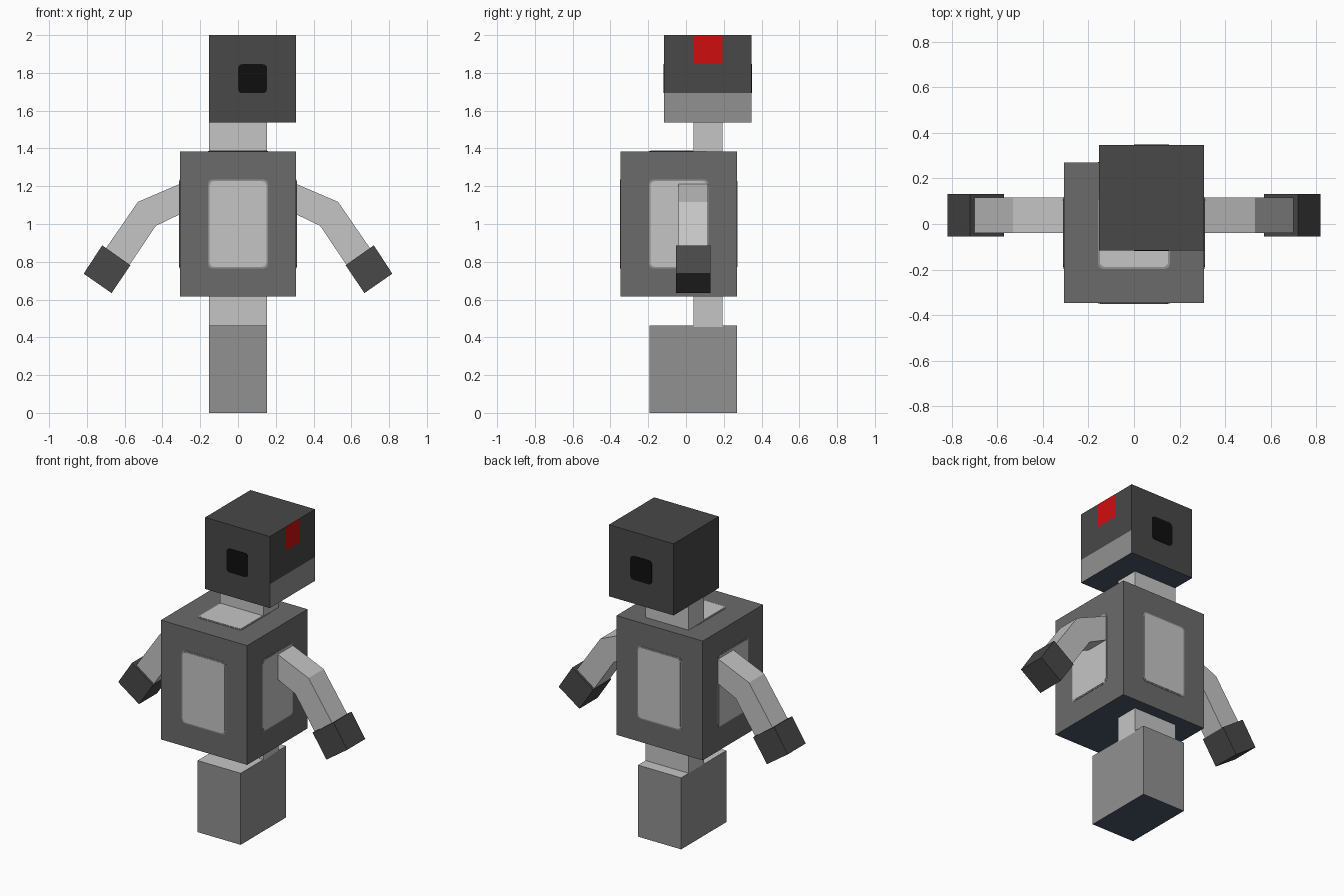
import bpy, bmesh
from mathutils import Vector

U = 2 / 13  # one block

cube = bpy.data.objects.get("Cube")
if cube:
    bpy.data.objects.remove(cube, do_unlink=True)


def material(name, *srgb):
    lin = [(c / 255 / 12.92) if c < 10.3 else ((c / 255 + 0.055) / 1.055) ** 2.4 for c in srgb]
    m = bpy.data.materials.new(name)
    m.use_nodes = True
    m.diffuse_color = (*lin, 1)
    bsdf = next(n for n in m.node_tree.nodes if n.type == 'BSDF_PRINCIPLED')
    bsdf.inputs["Base Color"].default_value = (*lin, 1)
    return m


CHARCOAL = material("charcoal", 72, 72, 72)
DARK = material("dark grey", 107, 107, 107)
MID = material("mid grey", 145, 145, 145)
LIGHT = material("light grey", 197, 197, 197)
BLACK = material("black", 15, 15, 15)
RED = material("red", 207, 13, 13)
SLATE = material("slate", 76, 88, 104)


def finish(name, bm, mats, rule=None):
    bmesh.ops.recalc_face_normals(bm, faces=bm.faces)
    if rule:
        for f in bm.faces:
            f.material_index = rule(f.normal, f.calc_center_median() / U)
    me = bpy.data.meshes.new(name)
    bm.to_mesh(me)
    bm.free()
    for m in mats:
        me.materials.append(m)
    ob = bpy.data.objects.new(name, me)
    bpy.context.collection.objects.link(ob)
    return ob


def box_mesh(lo, hi):
    lo, hi = Vector(lo), Vector(hi)
    bm = bmesh.new()
    bmesh.ops.create_cube(bm, size=1)
    for v in bm.verts:
        v.co = Vector([(lo[i] + hi[i]) / 2 + v.co[i] * (hi[i] - lo[i]) for i in range(3)])
    return bm


def block(name, lo, hi, mats, rule=None, cuts=()):
    """Box in block units, optionally sliced by (axis, position) planes."""
    bm = box_mesh(Vector(lo) * U, Vector(hi) * U)
    for axis, pos in cuts:
        n = Vector((0, 0, 0))
        n[axis] = 1
        bmesh.ops.bisect_plane(bm, geom=bm.verts[:] + bm.edges[:] + bm.faces[:],
                               plane_co=n * pos * U, plane_no=n)
    return finish(name, bm, mats, rule)


def plate(name, axis, side, at, lo, hi, mat, thick, grow=0.0, radius=0.022):
    """Thin rounded plate on the plane axis=at; lo and hi span the other two axes."""
    a, b = [], []
    k = 0
    for i in range(3):
        if i == axis:
            ends = sorted((at * U - side * 0.01, at * U + side * thick))
        else:
            ends = (lo[k] * U - grow, hi[k] * U + grow)
            k += 1
        a.append(ends[0])
        b.append(ends[1])
    bm = box_mesh(a, b)
    edges = [e for e in bm.edges
             if abs((e.verts[0].co - e.verts[1].co).normalized()[axis]) > 0.9]
    bmesh.ops.bevel(bm, geom=edges, offset=radius, segments=3, profile=0.5, affect='EDGES')
    return finish(name, bm, [mat])


def prism(name, pts, y0, y1, mat):
    """Front outline pushed from y0 to y1."""
    bm = bmesh.new()
    face = bm.faces.new([bm.verts.new((x, y0, z)) for x, z in pts])
    ext = bmesh.ops.extrude_face_region(bm, geom=[face])["geom"]
    for v in ext:
        if isinstance(v, bmesh.types.BMVert):
            v.co.y = y1
    return finish(name, bm, [mat])


# Head: left side has a lower grey band and a red square at the top
def head_rule(n, c):
    if n.z < -0.9:
        return 3
    if n.x > 0.9:
        if c.z < 11:
            return 1
        if c.z > 12 and 0.25 < c.y < 1.25:
            return 2
    return 0


block("head", (-1, -0.75, 10), (2, 2.25, 13), [CHARCOAL, MID, RED, SLATE], head_rule,
      [(2, 11), (2, 12), (1, 0.25), (1, 1.25)])
plate("front_eye", 1, -1, -0.75, (0, 11), (1, 12), BLACK, 0.003)
plate("back_eye", 1, 1, 2.25, (0, 11), (1, 12), BLACK, 0.003)

# Neck, waist, torso and foot
block("neck", (-1, 0.25, 8.95), (1, 1.25, 10.05), [LIGHT])
block("waist", (-1, 0.25, 2.95), (1, 1.25, 4.05), [LIGHT])
block("torso", (-2, -2.25, 4), (2, 1.75, 9), [DARK, SLATE],
      lambda n, c: 1 if n.z < -0.9 else 0)
block("foot", (-1, -1.25, 0), (1, 1.75, 3), [MID, LIGHT, SLATE],
      lambda n, c: 1 if n.z > 0.9 else 2 if n.z < -0.9 else 0)

# Rounded light panels with a thin grey rim
panels = [
    ("front", 1, -1, -2.25, (-1, 5), (1, 8)),
    ("back", 1, 1, 1.75, (-1, 5), (1, 8)),
    ("left", 0, 1, 2, (-1.25, 5), (0.75, 8)),
    ("right", 0, -1, -2, (-1.25, 5), (0.75, 8)),
    ("top", 2, 1, 9, (-1, -1.25), (1, 0.75)),
]
for name, axis, side, at, lo, hi in panels:
    plate(name + "_panel_rim", axis, side, at, lo, hi, MID, 0.002, grow=0.004)
    plate(name + "_panel", axis, side, at, lo, hi, LIGHT, 0.004, grow=-0.004)

# Bent arms and tilted hands, mirrored
arm = [(0.29, 1.22), (0.53, 1.117), (0.70, 0.87), (0.58, 0.775), (0.435, 0.99), (0.29, 1.06)]
hand = [(0.719, 0.887), (0.57, 0.782), (0.669, 0.634), (0.817, 0.737)]
for name, s in (("left", 1), ("right", -1)):
    prism(name + "_arm", [(s * x, z) for x, z in arm], -0.25 * U, 0.75 * U, LIGHT)
    prism(name + "_hand", [(s * x, z) for x, z in hand], -0.35 * U, 0.85 * U, CHARCOAL)
